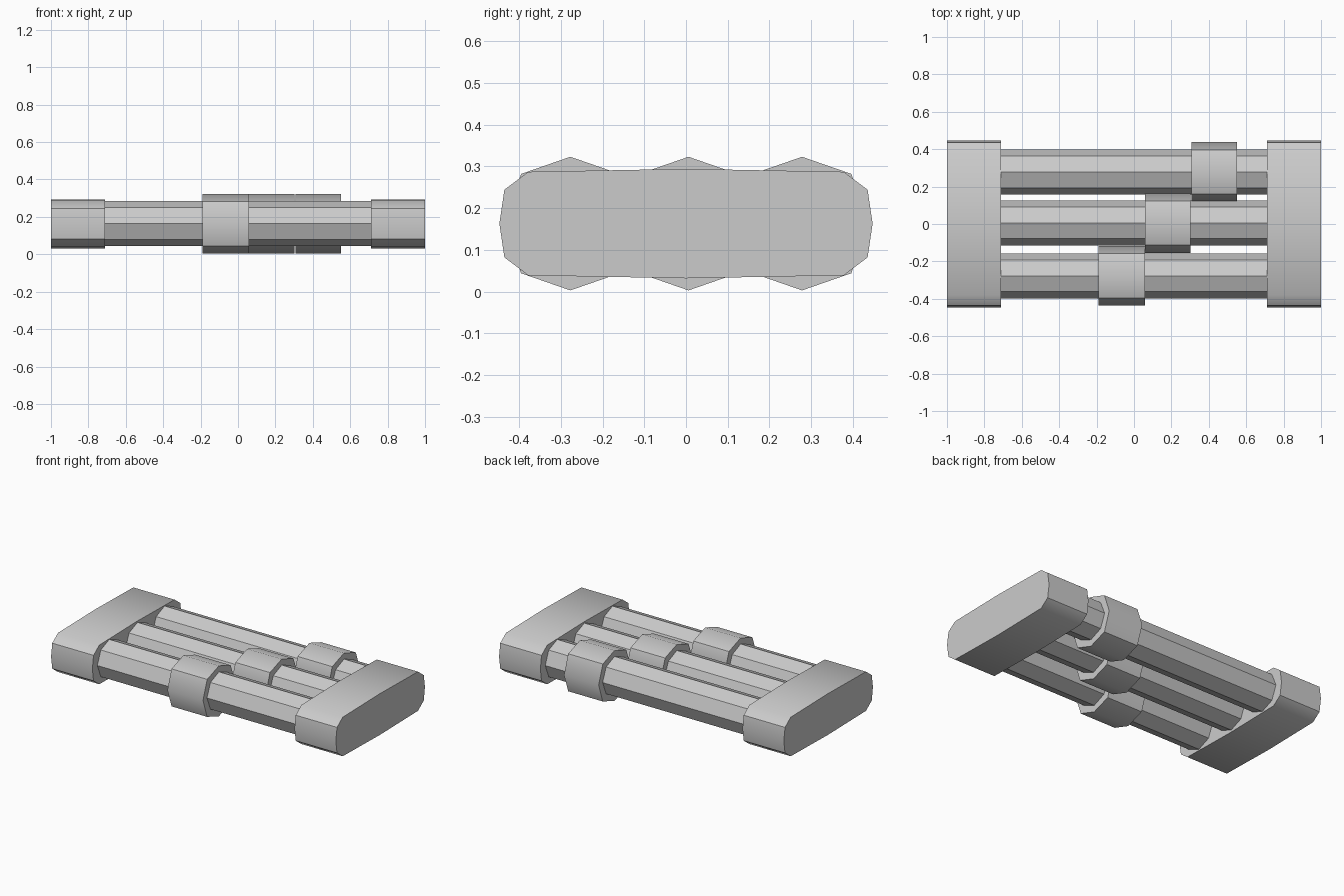
import bpy
import bmesh
import math

if "Cube" in bpy.data.objects:
    bpy.data.objects.remove(bpy.data.objects["Cube"])

grey = bpy.data.materials.new("plain grey")
grey.diffuse_color = (0.6, 0.6, 0.6, 1)
grey.use_nodes = True
grey.node_tree.nodes["Principled BSDF"].inputs["Base Color"].default_value = grey.diffuse_color
MID_Z = 0.163


def extrude_along_x(name, profile, x0, x1, y, z):
    """Solid prism: a (y, z) profile swept from x0 to x1."""
    bm = bmesh.new()
    face = bm.faces.new([bm.verts.new((x0, y + py, z + pz)) for py, pz in profile])
    swept = bmesh.ops.extrude_face_region(bm, geom=[face], use_keep_orig=True)
    moved = [g for g in swept["geom"] if isinstance(g, bmesh.types.BMVert)]
    bmesh.ops.translate(bm, verts=moved, vec=(x1 - x0, 0, 0))
    bmesh.ops.recalc_face_normals(bm, faces=bm.faces)
    mesh = bpy.data.meshes.new(name)
    bm.to_mesh(mesh)
    bm.free()
    mesh.materials.append(grey)
    obj = bpy.data.objects.new(name, mesh)
    bpy.context.collection.objects.link(obj)
    bpy.context.view_layer.objects.active = obj
    obj.select_set(True)
    bpy.ops.object.shade_smooth_by_angle(angle=math.radians(40))
    obj.select_set(False)
    return obj


def four_way(quarter):
    """Mirror a quarter outline (top centre to right middle) into a full loop."""
    right = quarter + [(y, -z) for y, z in reversed(quarter[:-1])]
    return right + [(-y, z) for y, z in reversed(right[1:-1])]


cap_profile = four_way([(0, 0.131), (0.378, 0.124), (0.435, 0.081), (0.447, 0)])
tube_profile = [(0.12 * math.sin(i * math.pi / 4), 0.12 * math.cos(i * math.pi / 4))
                for i in range(8)]
collar_profile = four_way([(0, 0.16), (0.118, 0.119), (0.16, 0)])

# wide end caps joining the three tubes
extrude_along_x("left_end_cap", cap_profile, -1.0, -0.71, 0, MID_Z)
extrude_along_x("right_end_cap", cap_profile, 0.71, 1.0, 0, MID_Z)

# three tubes, each with a collar further along
for name, y, x0, x1 in (("front", -0.277, -0.19, 0.06),
                        ("middle", 0.006, 0.06, 0.303),
                        ("back", 0.278, 0.307, 0.55)):
    extrude_along_x(name + "_tube", tube_profile, -0.72, 0.72, y, MID_Z + 0.002)
    extrude_along_x(name + "_collar", collar_profile, x0, x1, y, MID_Z)
